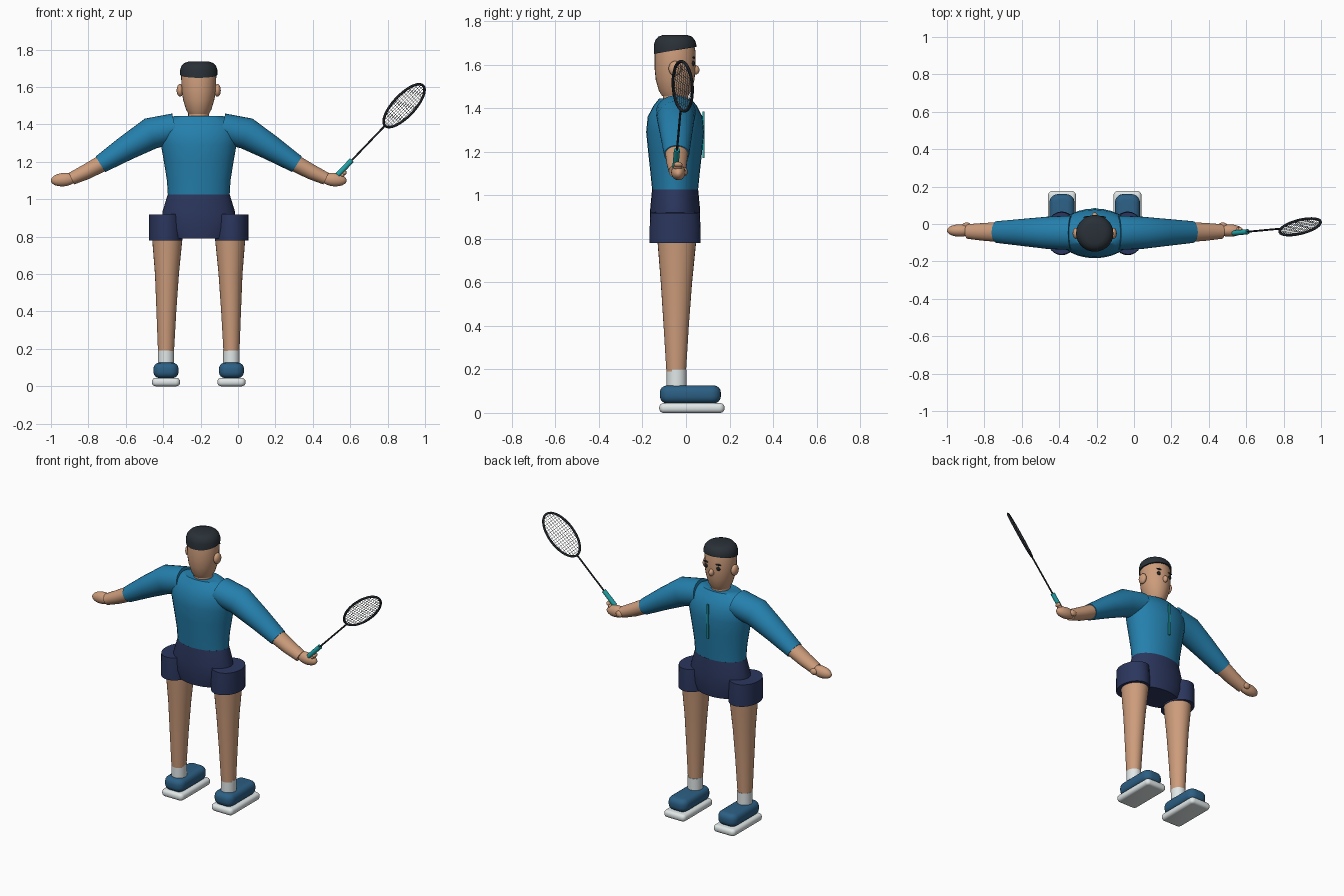
import bpy, bmesh
from math import sin, cos, pi, sqrt
from mathutils import Vector

cube = bpy.data.objects.get("Cube")
if cube:
    bpy.data.objects.remove(cube, do_unlink=True)


def material(name, rgb):
    m = bpy.data.materials.new(name)
    m.use_nodes = True
    m.diffuse_color = (*rgb, 1)
    bsdf = m.node_tree.nodes["Principled BSDF"]
    bsdf.inputs["Base Color"].default_value = (*rgb, 1)
    bsdf.inputs["Roughness"].default_value = 0.7
    return m


SKIN = material("skin", (0.61, 0.335, 0.2))
SHIRT = material("shirt blue", (0.018, 0.215, 0.42))
NAVY = material("shorts navy", (0.024, 0.037, 0.11))
HAIR = material("hair charcoal", (0.022, 0.03, 0.038))
SHOE = material("shoe blue", (0.025, 0.115, 0.23))
WHITE = material("white", (0.75, 0.8, 0.8))
TEAL = material("teal", (0.015, 0.36, 0.38))
BLACK = material("frame black", (0.012, 0.016, 0.02))
STRING = material("string grey", (0.35, 0.38, 0.4))

CX, CY = -0.21, -0.05      # body axis
Y = Vector((0, 1, 0))


def finish(name, bm, mat, angle=40):
    bmesh.ops.recalc_face_normals(bm, faces=bm.faces)
    me = bpy.data.meshes.new(name)
    bm.to_mesh(me)
    bm.free()
    ob = bpy.data.objects.new(name, me)
    bpy.context.scene.collection.objects.link(ob)
    me.materials.append(mat)
    bpy.ops.object.select_all(action="DESELECT")
    ob.select_set(True)
    bpy.context.view_layer.objects.active = ob
    bpy.ops.object.shade_smooth_by_angle(angle=angle * pi / 180)
    return ob


def loft(name, stations, mat, n=28, tilt=0.0):
    """Capped tube through (x, y, z, radius across, radius along y)."""
    bm = bmesh.new()
    pts = [Vector(s[:3]) for s in stations]
    rings = []
    for i, (p, s) in enumerate(zip(pts, stations)):
        t = (pts[min(i + 1, len(pts) - 1)] - pts[max(i - 1, 0)]).normalized()
        v = Y.cross(t).normalized()
        u = t.cross(v)
        ring = []
        for k in range(n):
            a = 2 * pi * k / n
            q = p + v * s[3] * cos(a) + u * s[4] * sin(a)
            if i == 0:
                q.z += tilt * sin(a)
            ring.append(bm.verts.new(q))
        rings.append(ring)
    for r0, r1 in zip(rings, rings[1:]):
        for k in range(n):
            j = (k + 1) % n
            bm.faces.new((r0[k], r0[j], r1[j], r1[k]))
    bm.faces.new(rings[0])
    bm.faces.new(rings[-1])
    return finish(name, bm, mat)


def ellipsoid(name, loc, radii, mat, roll=0.0):
    bm = bmesh.new()
    bmesh.ops.create_uvsphere(bm, u_segments=20, v_segments=12, radius=1)
    ob = finish(name, bm, mat, 60)
    ob.location, ob.scale, ob.rotation_euler = loc, radii, (0, roll, 0)
    return ob


def block(name, loc, size, mat, bevel=0.0, corner=0.0):
    """Box with optional rounded plan corners and softened edges."""
    bm = bmesh.new()
    bmesh.ops.create_cube(bm, size=1)
    bmesh.ops.scale(bm, vec=size, verts=bm.verts)
    if corner:
        up = [e for e in bm.edges
              if abs(e.verts[0].co.z - e.verts[1].co.z) > 0.001]
        bmesh.ops.bevel(bm, geom=up, offset=corner, segments=5,
                        profile=0.5, affect="EDGES")
    if bevel:
        flat = [e for e in bm.edges
                if abs(e.verts[0].co.z - e.verts[1].co.z) < 0.001]
        bmesh.ops.bevel(bm, geom=flat, offset=bevel, segments=4,
                        profile=0.5, affect="EDGES")
    ob = finish(name, bm, mat)
    ob.location = loc
    return ob


def wires(name, paths, depth, mat, cyclic=False, res=0):
    cu = bpy.data.curves.new(name, "CURVE")
    cu.dimensions = "3D"
    cu.bevel_depth, cu.bevel_resolution = depth, res
    for path in paths:
        sp = cu.splines.new("POLY")
        sp.points.add(len(path) - 1)
        for pt, co in zip(sp.points, path):
            pt.co = (*co, 1)
        sp.use_cyclic_u = cyclic
    cu.materials.append(mat)
    ob = bpy.data.objects.new(name, cu)
    bpy.context.scene.collection.objects.link(ob)


def upright(name, rows, mat, **kw):
    return loft(name, [(CX, CY, z, a, b) for z, a, b in rows], mat, **kw)


# Trunk and head
upright("shirt_body", [(1.02, .165, .105), (1.1, .17, .113), (1.2, .186, .124),
                       (1.29, .202, .133), (1.36, .212, .126),
                       (1.41, .19, .1), (1.445, .13, .072)], SHIRT)
upright("shorts_hips", [(.79, .16, .105), (.85, .195, .114), (.93, .195, .115),
                        (1.025, .166, .106)], NAVY)
upright("neck", [(1.4, .056, .056), (1.5, .056, .056)], SKIN)
upright("head", [(1.455, .054, .06), (1.48, .068, .075), (1.53, .083, .089),
                 (1.58, .092, .094), (1.66, .094, .094), (1.7, .085, .086)], SKIN)
upright("hair", [(1.665, .1, .098), (1.69, .1, .098), (1.712, .093, .091),
                 (1.728, .078, .077), (1.736, .055, .055)], HAIR, tilt=.016)
ellipsoid("nose", (CX, .042, 1.575), (.016, .02, .022), SKIN)
block("chest_stripe", (CX, .081, 1.277), (.012, .009, .215), TEAL)

for side, s in (("left", 1), ("right", -1)):
    def X(off):
        return CX + s * off

    # Face details
    ellipsoid(side + "_ear", (X(.1), CY, 1.582), (.018, .03, .034), SKIN)
    ellipsoid(side + "_eye", (X(.042), .034, 1.605), (.013, .007, .012), BLACK)
    ellipsoid(side + "_eyebrow", (X(.042), .036, 1.632), (.019, .006, .005), HAIR)

    # Arm and hand
    loft(side + "_sleeve", [(X(.125), -.047, 1.38, .08, .092),
                            (X(.256), -.047, 1.352, .085, .086),
                            (X(.39), -.045, 1.272, .067, .072),
                            (X(.525), -.043, 1.187, .049, .058)], SHIRT)
    loft(side + "_forearm", [(X(.515), -.043, 1.193, .045, .053),
                             (X(.6), -.042, 1.147, .041, .047),
                             (X(.68), -.04, 1.11, .034, .039)], SKIN)
    ellipsoid(side + "_hand", (X(.722), -.035, 1.105), (.069, .033, .036), SKIN,
              s * .1)
    ellipsoid(side + "_thumb", (X(.685), -.008, 1.107), (.024, .016, .02), SKIN)

    # Leg, sock and shoe
    loft(side + "_shorts_leg", [(X(.176), -.05, .78, .09, .117),
                                (X(.176), -.05, .85, .09, .117),
                                (X(.178), -.05, .92, .088, .113)], NAVY)
    loft(side + "_leg", [(X(.175), -.045, .19, .043, .045),
                         (X(.173), -.045, .4, .053, .058),
                         (X(.17), -.044, .6, .064, .072),
                         (X(.168), -.042, .8, .082, .09)], SKIN)
    loft(side + "_sock", [(X(.175), -.043, .1, .044, .046),
                          (X(.175), -.043, .2, .044, .046)], WHITE)
    block(side + "_shoe", (X(.175), .02, .085), (.134, .28, .082), SHOE,
          .032, .045)
    block(side + "_sole", (X(.175), .027, .0225), (.15, .3, .045), WHITE,
          .019, .024)

# Racket: long axis, cross axis, centre of the hoop
C = Vector((.888, -.015, 1.5))
D = Vector((.69, .065, .72)).normalized()
S = Vector((.51, .6, -.62))
S = (S - D * S.dot(D)).normalized()
A, B = .148, .072


def rod(name, t0, t1, r, mat):
    loft(name, [(*(C - D * t), r, r) for t in (t0, t1)], mat, n=12)


rod("racket_grip", .515, .405, .014, TEAL)
rod("racket_shaft", .41, A, .005, BLACK)
hoop = [C + D * A * cos(2 * pi * k / 48) + S * B * sin(2 * pi * k / 48)
        for k in range(48)]
wires("racket_hoop", [hoop], .007, BLACK, cyclic=True, res=2)

strings = []
for count, along, across, la, lb in ((10, D, S, A, B), (18, S, D, B, A)):
    for k in range(1, count):
        f = 2 * k / count - 1
        half = la * sqrt(1 - f * f)
        mid = C + across * lb * f
        strings.append([mid - along * half, mid + along * half])
wires("racket_strings", strings, .0012, STRING)

# Fingers wrapped round the grip
for k in range(3):
    ellipsoid("grip_finger", C - D * (.512 - .016 * k) + Vector((.012, .01, -.014)),
              (.014, .02, .011), SKIN, -.78)
